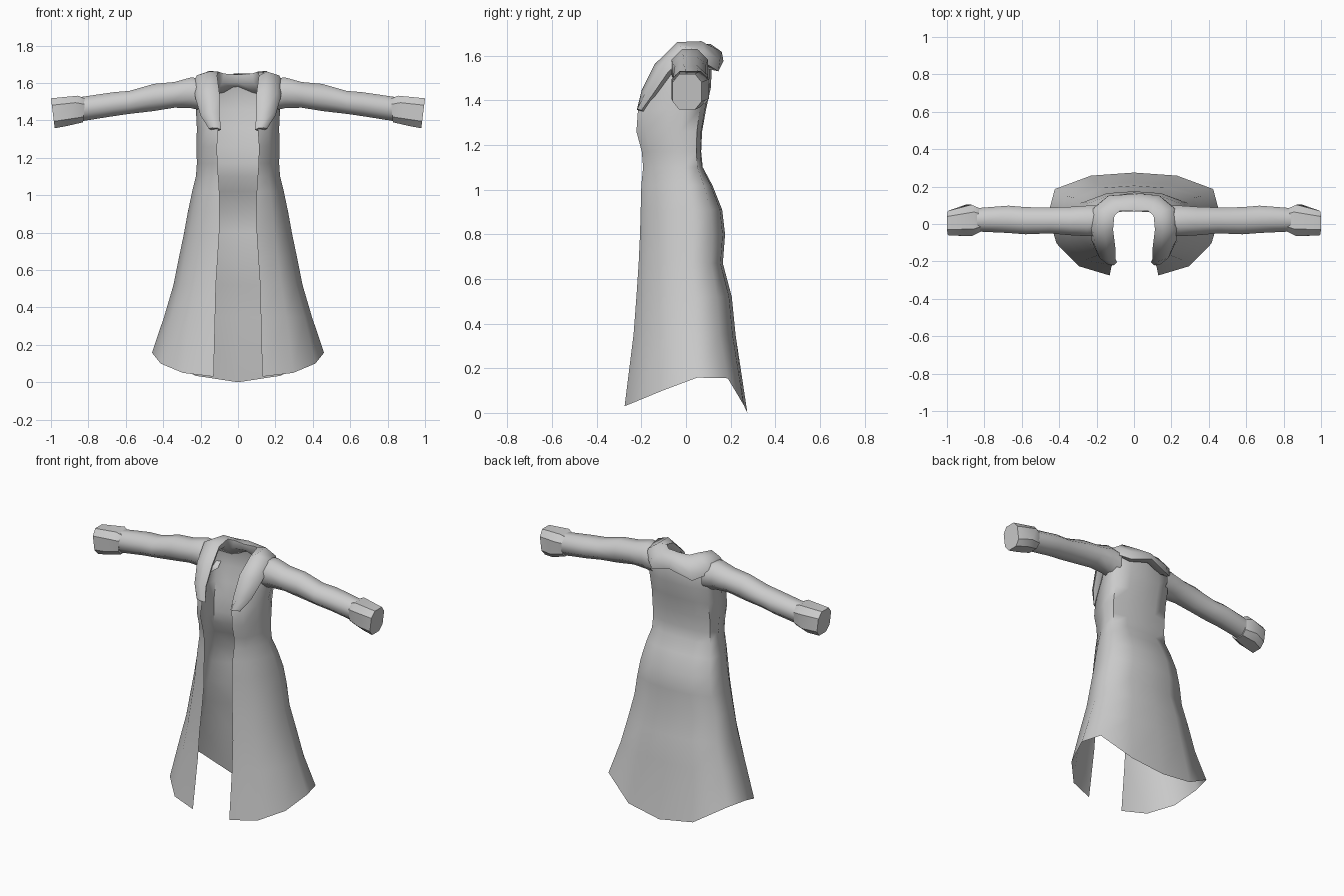
import bpy, bmesh, math
from mathutils import Vector

if "Cube" in bpy.data.objects:
    bpy.data.objects.remove(bpy.data.objects["Cube"])

cloth = bpy.data.materials.new("grey cloth")
cloth.diffuse_color = (0.6, 0.6, 0.6, 1)
cloth.use_nodes = True
cloth.node_tree.nodes["Principled BSDF"].inputs["Base Color"].default_value = cloth.diffuse_color


def loft(name, rings, closed=True, caps=(False, False), mirror=False, angle=50):
    """Skin a list of point rings into one smooth-shaded object."""
    bm = bmesh.new()
    vs = [[bm.verts.new(p) for p in r] for r in rings]
    n = len(rings[0])
    for a, b in zip(vs, vs[1:]):
        for i in range(n if closed else n - 1):
            j = (i + 1) % n
            bm.faces.new((a[i], a[j], b[j], b[i]))
    if caps[0]:
        bm.faces.new(vs[0])
    if caps[1]:
        bm.faces.new(vs[-1])
    bmesh.ops.recalc_face_normals(bm, faces=bm.faces)
    me = bpy.data.meshes.new(name)
    bm.to_mesh(me)
    bm.free()
    me.materials.append(cloth)
    ob = bpy.data.objects.new(name, me)
    bpy.context.collection.objects.link(ob)
    bpy.ops.object.select_all(action='DESELECT')
    ob.select_set(True)
    bpy.context.view_layer.objects.active = ob
    bpy.ops.object.shade_smooth_by_angle(angle=math.radians(angle))
    if mirror:
        ob.modifiers.new("mirror", 'MIRROR')
    return ob


def both_sides(half):
    """Mirror a half outline that ends on the centre plane."""
    return half + [Vector((-p.x, p.y, p.z)) for p in reversed(half[:-1])]


# Coat body: open-fronted shell, (z, front edge x, front y, side x, back y)
levels = [
    (0.00, 0.13, -0.275, 0.46, 0.275),
    (0.35, 0.122, -0.235, 0.395, 0.222),
    (0.52, 0.118, -0.222, 0.345, 0.205),
    (0.67, 0.108, -0.212, 0.315, 0.165),
    (0.80, 0.10, -0.206, 0.288, 0.175),
    (0.91, 0.10, -0.203, 0.268, 0.162),
    (1.02, 0.10, -0.20, 0.245, 0.118),
    (1.10, 0.105, -0.192, 0.225, 0.075),
    (1.17, 0.11, -0.198, 0.22, 0.068),
    (1.26, 0.112, -0.222, 0.222, 0.072),
    (1.36, 0.105, -0.215, 0.22, 0.09),
    (1.46, 0.10, -0.165, 0.225, 0.112),
    (1.55, 0.105, -0.105, 0.22, 0.115),
    (1.61, 0.12, -0.05, 0.18, 0.10),
]
hem_z = (0.03, 0.05, 0.10, 0.158, 0.155, 0.035, 0.0)
rings = []
for k, (z, fx, fy, sx, by) in enumerate(levels):
    half = [(fx, fy), (0.5 * (fx + sx), fy * 0.82), (0.9 * sx, fy * 0.38),
            (sx, (fy + by) / 2 + 0.05), (0.92 * sx, by * 0.68),
            (0.5 * sx, by * 0.94), (0, by)]
    rings.append(both_sides([Vector((x, y, hem_z[i] if k == 0 else z))
                             for i, (x, y) in enumerate(half)]))
loft("coat_body", rings, closed=False, angle=60)


def tube_ring(x, y0, y1, z0, z1, n, lean=0.0, power=1.0):
    """Rounded ring across the arm; power below 1 makes it boxier."""
    out = []
    for i in range(n):
        a = 2 * math.pi * (i + 0.5) / n
        c, s = math.cos(a), math.sin(a)
        m = math.cos(math.pi / n)
        c = math.copysign(min(1, abs(c / m) ** power), c)
        s = math.copysign(min(1, abs(s / m) ** power), s)
        out.append(Vector((x - lean * s, (y0 + y1) / 2 + c * (y1 - y0) / 2,
                           (z0 + z1) / 2 + s * (z1 - z0) / 2)))
    return out


# Sleeves: (x, y range, z range)
sleeve = [(0.18, -0.06, 0.10, 1.45, 1.62), (0.25, -0.065, 0.098, 1.465, 1.63),
          (0.34, -0.06, 0.092, 1.468, 1.605), (0.45, -0.05, 0.088, 1.45, 1.595),
          (0.58, -0.055, 0.09, 1.435, 1.558), (0.67, -0.048, 0.098, 1.422, 1.55),
          (0.84, -0.04, 0.085, 1.395, 1.525)]
loft("sleeve", [tube_ring(*s, 8) for s in sleeve], mirror=True)

# Cuffs: flared boxy ends
cuff = [(0.823, -0.042, 0.082, 1.39, 1.515, 0.005),
        (0.885, -0.065, 0.103, 1.37, 1.532, 0.03),
        (0.99, -0.06, 0.07, 1.358, 1.518, -0.01)]
loft("cuff", [tube_ring(*c[:5], 8, c[5], 0.7) for c in cuff],
     caps=(True, True), mirror=True, angle=40)

# Collar: padded strip from one lapel tip round the neck to the other
inner = [(0.09, -0.205, 1.35), (0.10, -0.185, 1.44), (0.10, -0.125, 1.55),
         (0.112, -0.03, 1.64), (0.105, 0.045, 1.66), (0.075, 0.07, 1.65),
         (0, 0.068, 1.645)]
outer = [(0.155, -0.20, 1.355), (0.20, -0.15, 1.425), (0.228, -0.085, 1.52),
         (0.24, -0.01, 1.60), (0.225, 0.08, 1.57), (0.145, 0.145, 1.53),
         (0, 0.168, 1.575)]
thick = (0.018, 0.026, 0.034, 0.036, 0.035, 0.034, 0.03)
inner = both_sides([Vector(p) for p in inner])
outer = both_sides([Vector(p) for p in outer])
thick = thick + thick[-2::-1]
rings = []
for k, (a, b, t) in enumerate(zip(inner, outer, thick)):
    lo, hi = max(k - 1, 0), min(k + 1, len(inner) - 1)
    along = (inner[hi] + outer[hi]) - (inner[lo] + outer[lo])
    n = (b - a).cross(along).normalized() * t
    rings.append([a, a.lerp(b, 0.25) + n, a.lerp(b, 0.75) + n,
                  b, a.lerp(b, 0.75) - n, a.lerp(b, 0.25) - n])
loft("collar", rings, caps=(True, True), angle=60)
